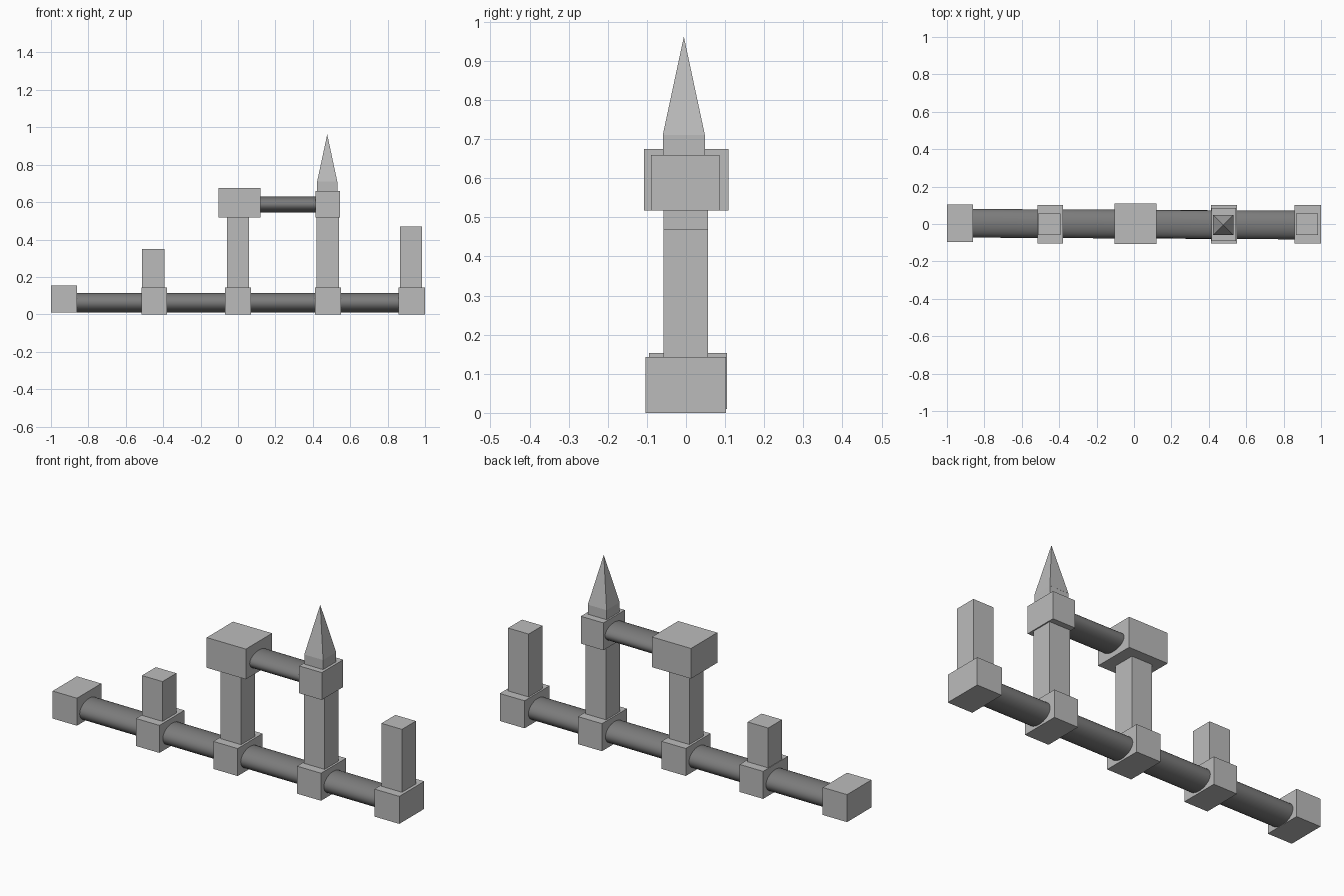
import bpy
import bmesh
from math import radians
from mathutils import Matrix, Vector

cube = bpy.data.objects.get("Cube")
if cube:
    bpy.data.objects.remove(cube, do_unlink=True)


def make_material(name, value):
    mat = bpy.data.materials.new(name)
    mat.use_nodes = True
    color = (value, value, value, 1)
    mat.diffuse_color = color
    mat.node_tree.nodes["Principled BSDF"].inputs["Base Color"].default_value = color
    return mat


stone = make_material("light grey stone", 0.5)
pipe = make_material("dark grey pipe", 0.2)


def add_object(name, bm, mat):
    mesh = bpy.data.meshes.new(name)
    bm.to_mesh(mesh)
    bm.free()
    mesh.materials.append(mat)
    obj = bpy.data.objects.new(name, mesh)
    bpy.context.collection.objects.link(obj)
    return obj


def block(name, x, y, z):
    """Box spanning the given (low, high) ranges."""
    bm = bmesh.new()
    low, high = Vector((x[0], y[0], z[0])), Vector((x[1], y[1], z[1]))
    size = high - low
    bmesh.ops.create_cube(bm, size=1, matrix=Matrix.Translation((low + high) / 2)
                          @ Matrix.Diagonal((*size, 1)))
    return add_object(name, bm, stone)


def beam(name, start, end, width, height):
    """Smooth oval bar running from start to end."""
    start, end = Vector(start), Vector(end)
    axis = end - start
    bm = bmesh.new()
    bmesh.ops.create_cone(bm, cap_ends=True, segments=32, radius1=0.5, radius2=0.5,
                          depth=axis.length)
    turn = Matrix.Rotation(axis.to_2d().angle_signed(Vector((1, 0))), 4, "Z")
    bm.transform(Matrix.Translation((start + end) / 2) @ turn
                 @ Matrix.Diagonal((1, width, height, 1))
                 @ Matrix.Rotation(radians(90), 4, "Y"))
    for face in bm.faces:
        face.smooth = len(face.verts) == 4
    return add_object(name, bm, pipe)


# Footing blocks along the ground
block("footing_end", (-1, -0.86), (-0.095, 0.105), (0.01, 0.153))
for i, (a, b) in enumerate([(-0.515, -0.38), (-0.07, 0.07), (0.412, 0.55), (0.857, 1)]):
    block(f"footing_{i}", (a, b), (-0.103, 0.102), (0, 0.143))

# Square columns rising from the footings
for i, (x, top) in enumerate([(-0.453, 0.35), (0, 0.53), (0.48, 0.53), (0.925, 0.47)]):
    block(f"column_{i}", (x - 0.059, x + 0.059), (-0.058, 0.056), (0.13, top))

# Column heads
block("large_head", (-0.105, 0.12), (-0.107, 0.109), (0.518, 0.675))
block("small_head", (0.415, 0.545), (-0.09, 0.086), (0.518, 0.66))

# Spire: short square base and a pointed roof
block("spire_base", (0.423, 0.531), (-0.059, 0.048), (0.65, 0.71))
bm = bmesh.new()
bmesh.ops.create_cone(bm, segments=4, radius1=0.0763, radius2=0, depth=0.252, cap_ends=True,
                      matrix=Matrix.Translation((0.477, -0.0055, 0.836))
                      @ Matrix.Rotation(radians(45), 4, "Z"))
bmesh.ops.remove_doubles(bm, verts=bm.verts, dist=0.0001)
add_object("spire_roof", bm, stone)

# Oval beams
beam("lower_beam", (-0.9, 0.004, 0.0625), (0.95, -0.006, 0.0625), 0.153, 0.105)
beam("upper_beam", (0.05, 0, 0.587), (0.45, -0.003, 0.587), 0.15, 0.085)
